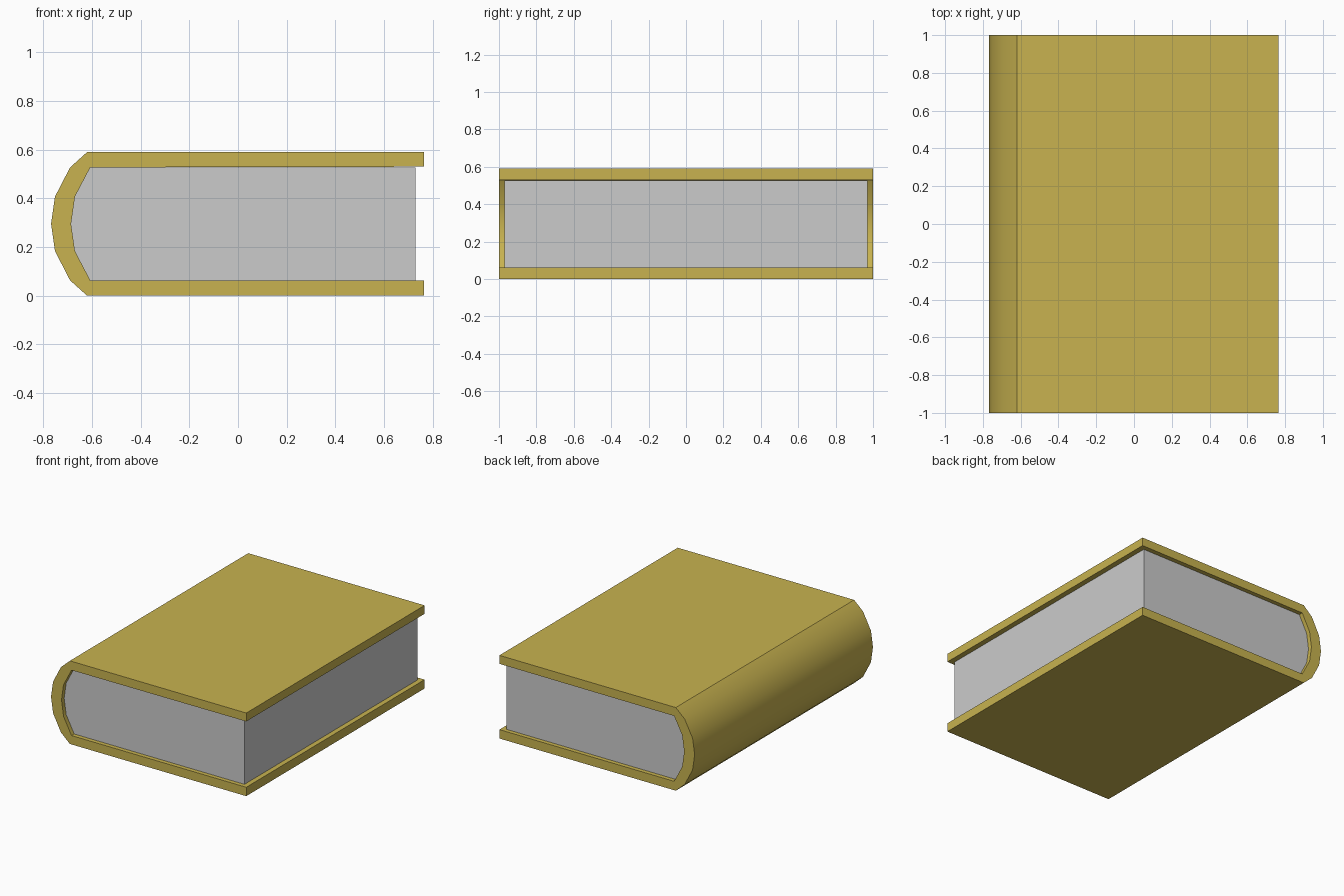
import bpy, bmesh, math

if "Cube" in bpy.data.objects:
    bpy.data.objects.remove(bpy.data.objects["Cube"])


def extrude_profile(name, points, half_depth):
    """Extrude a closed x/z outline symmetrically along y."""
    bm = bmesh.new()
    face = bm.faces.new([bm.verts.new((x, -half_depth, z)) for x, z in points])
    ext = bmesh.ops.extrude_face_region(bm, geom=[face])
    verts = [v for v in ext["geom"] if isinstance(v, bmesh.types.BMVert)]
    bmesh.ops.translate(bm, verts=verts, vec=(0, 2 * half_depth, 0))
    bmesh.ops.recalc_face_normals(bm, faces=bm.faces[:])
    mesh = bpy.data.meshes.new(name)
    bm.to_mesh(mesh)
    bm.free()
    obj = bpy.data.objects.new(name, mesh)
    bpy.context.collection.objects.link(obj)
    bpy.context.view_layer.objects.active = obj
    obj.select_set(True)
    bpy.ops.object.shade_smooth_by_angle(angle=math.radians(35))
    obj.select_set(False)
    return obj


MID = 0.295  # half the book's thickness


def mirrored(lower):
    """Complete a lower half outline, whose last point lies on the mid height."""
    return lower + [(x, 2 * MID - z) for x, z in reversed(lower[:-1])]


# Spine curves: outside of the cover, and inside where the pages sit
outer = mirrored([(-0.62, 0), (-0.69, 0.063), (-0.752, 0.183), (-0.768, MID)])
inner = mirrored([(-0.607, 0.063), (-0.67, 0.183), (-0.686, MID)])

# Cover: two boards joined by the rounded spine
edge = 0.765
cover = extrude_profile(
    "cover",
    [(edge, 0)] + outer + [(edge, 2 * MID), (edge, 2 * MID - 0.06)]
    + [(x, min(z, 2 * MID - 0.06)) for x, z in reversed(inner)] + [(edge, 0.063)],
    1.0)
gold = bpy.data.materials.new("cover_gold")
gold.diffuse_color = (0.58, 0.45, 0.08, 1)
gold.use_nodes = True
gold.node_tree.nodes["Principled BSDF"].inputs["Base Color"].default_value = gold.diffuse_color
cover.data.materials.append(gold)

# Page block, set back from the cover edges
pages = extrude_profile("pages", [(0.73, 0.063)] + inner + [(0.73, 2 * MID - 0.063)], 0.97)
